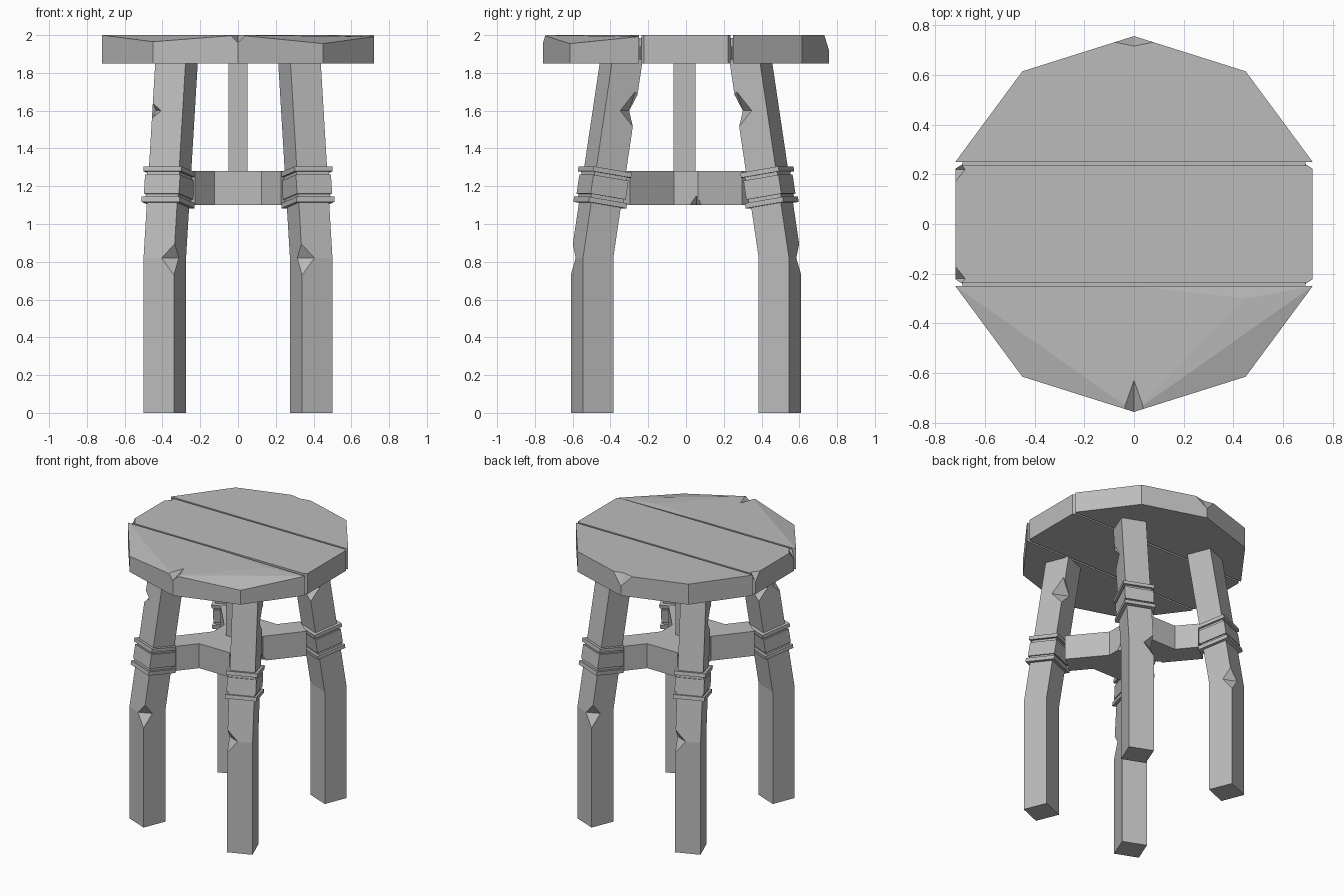
import bpy, bmesh, math
from mathutils import Matrix, Vector

cube = bpy.data.objects.get("Cube")
if cube:
    bpy.data.objects.remove(cube, do_unlink=True)

wood = bpy.data.materials.new("grey wood")
wood.use_nodes = True
GREY = (0.5, 0.5, 0.5, 1)
wood.diffuse_color = GREY
wood.node_tree.nodes["Principled BSDF"].inputs["Base Color"].default_value = GREY


def finish(name, bm):
    bmesh.ops.recalc_face_normals(bm, faces=bm.faces[:])
    mesh = bpy.data.meshes.new(name)
    bm.to_mesh(mesh)
    bm.free()
    mesh.materials.append(wood)
    ob = bpy.data.objects.new(name, mesh)
    bpy.context.collection.objects.link(ob)
    return ob


def hull(name, points):
    """Convex solid around the points."""
    bm = bmesh.new()
    for p in points:
        bm.verts.new(p)
    bmesh.ops.convex_hull(bm, input=bm.verts[:])
    bmesh.ops.dissolve_limit(bm, angle_limit=0.005, verts=bm.verts[:], edges=bm.edges[:])
    return finish(name, bm)


def loft(name, rings, matrix=Matrix()):
    """Skin a stack of equal rings and cap both ends."""
    bm = bmesh.new()
    loops = [[bm.verts.new(matrix @ Vector(p)) for p in r] for r in rings]
    for a, b in zip(loops, loops[1:]):
        for i in range(len(a)):
            j = (i + 1) % len(a)
            bm.faces.new((a[i], a[j], b[j], b[i]))
    bm.faces.new(loops[0])
    bm.faces.new(loops[-1])
    return finish(name, bm)


def chip(target, center, radii, matrix=Matrix()):
    """Knock a diamond-shaped chip out of an edge or corner."""
    points = []
    for axis in range(3):
        for s in (-1, 1):
            p = Vector(center)
            p[axis] += s * radii[axis]
            points.append(matrix @ p)
    cutter = hull("chip_cutter", points)
    cutter.hide_render = True
    mod = target.modifiers.new("chip", "BOOLEAN")
    mod.operation = "DIFFERENCE"
    mod.solver = "EXACT"
    mod.object = cutter
    bpy.context.view_layer.objects.active = target
    bpy.ops.object.modifier_apply(modifier=mod.name)
    bpy.data.objects.remove(cutter, do_unlink=True)


def slab(outline, z0, z1):
    return [(x, y, z) for z in (z0, z1) for x, y in outline]


# Seat: three planks with narrow grooves over a recessed core
BOTTOM, TOP, EDGE = 1.85, 2.0, 0.72
half = [(-EDGE, 0.25), (-0.45, 0.615), (0, 0.757), (0.45, 0.615), (EDGE, 0.25)]
back_plank = hull("back_plank", slab(half, BOTTOM, TOP))
chip(back_plank, (0, 0.757, TOP), (0.2, 0.04, 0.08))

front = [(x, -y) for x, y in half]
front_top = [(-EDGE, -0.25, TOP), (-0.45, -0.615, 1.965), (0, -0.757, TOP),
             (0.45, -0.615, 1.955), (EDGE, -0.25, 1.992), (0, -0.25, TOP), (0.45, -0.3, TOP)]
front_plank = hull("front_plank", [(x, y, BOTTOM) for x, y in front] + front_top)
chip(front_plank, (0, -0.757, TOP), (0.045, 0.127, 0.04))

middle = [(sx * x, sy * y) for sx in (-1, 1) for sy in (-1, 1)
          for x, y in ((EDGE, 0.222), (0.7, 0.236))]
middle_plank = hull("middle_plank", slab(middle, BOTTOM, TOP))
for s in (-1, 1):
    chip(middle_plank, (-EDGE, s * 0.22, TOP), (0.04, 0.05, 0.06))
core = [(x * 0.965, y * 0.95) for x, y in half + front]
hull("seat_core", slab(core, BOTTOM + 0.015, 1.94))
hull("groove_floor", slab([(x, y) for x in (-0.69, 0.69) for y in (-0.26, 0.26)],
                          BOTTOM + 0.015, 1.985))

# Legs: upright below the bend, leaning inward above it, with three wrapped bands
BEND, LEAN, SIDE = 0.82, 0.16, 0.0865
CORNERS = ((-1, -1), (1, -1), (1, 1), (-1, 1))


def square(z, h, tilt=0.0):
    shift = max(0, z - BEND) * LEAN
    return [(x * h, y * h + shift, z - tilt * y * h) for x, y in CORNERS]


for sx, side in ((1, "left"), (-1, "right")):
    for sy, end in ((1, "front"), (-1, "back")):
        place = (Matrix.Diagonal((sx, sy, 1, 1))
                 @ Matrix.Translation((0.3875, -0.4975, 0))
                 @ Matrix.Rotation(math.radians(22), 4, "Z"))
        tag = f"{end}_{side}"
        leg = loft(f"{tag}_leg", [square(z, SIDE) for z in (0, BEND, 1.86)], place)
        chip(leg, (-SIDE, -SIDE, BEND), (0.07, 0.07, 0.09), place)
        chip(leg, (SIDE, SIDE + LEAN * (1.6 - BEND), 1.6), (0.085, 0.085, 0.1), place)
        if tag == "front_right":
            chip(leg, (SIDE, -SIDE + LEAN * (1.6 - BEND), 1.6), (0.05, 0.05, 0.045), place)
        for band, z0, z1, h in (("lower", 1.1, 1.127, 0.108), ("middle", 1.145, 1.245, 0.1),
                                ("upper", 1.262, 1.288, 0.108), ("inner", 1.11, 1.275, 0.092)):
            loft(f"{tag}_{band}_band", [square(z, h, LEAN) for z in (z0, z1)], place)

# Cross brace: four arms meeting in a block with flat inner corners
along, across = Vector((0.64, -0.77)), Vector((0.77, 0.64))
W = 0.08
quarter = [along * 0.29 - across * W, along * 0.45 - across * W,
           along * 0.45 + across * W, along * 0.15 + across * W]
outline = []
for sx, sy in ((1, 1), (1, -1), (-1, -1), (-1, 1)):
    arm = [(p.x * sx, p.y * sy) for p in quarter]
    outline += arm if sx * sy > 0 else arm[::-1]
brace = loft("cross_brace", [[(x, y, z) for x, y in outline] for z in (1.1, 1.28)])
for s in (-1, 1):
    chip(brace, (s * 0.158, 0.055, 1.1), (0.05, 0.035, 0.05))

# Post between the brace and the seat
hull("center_post", slab([(x, y) for x in (-0.05, 0.05) for y in (-0.065, 0.05)], 1.27, 1.87))
